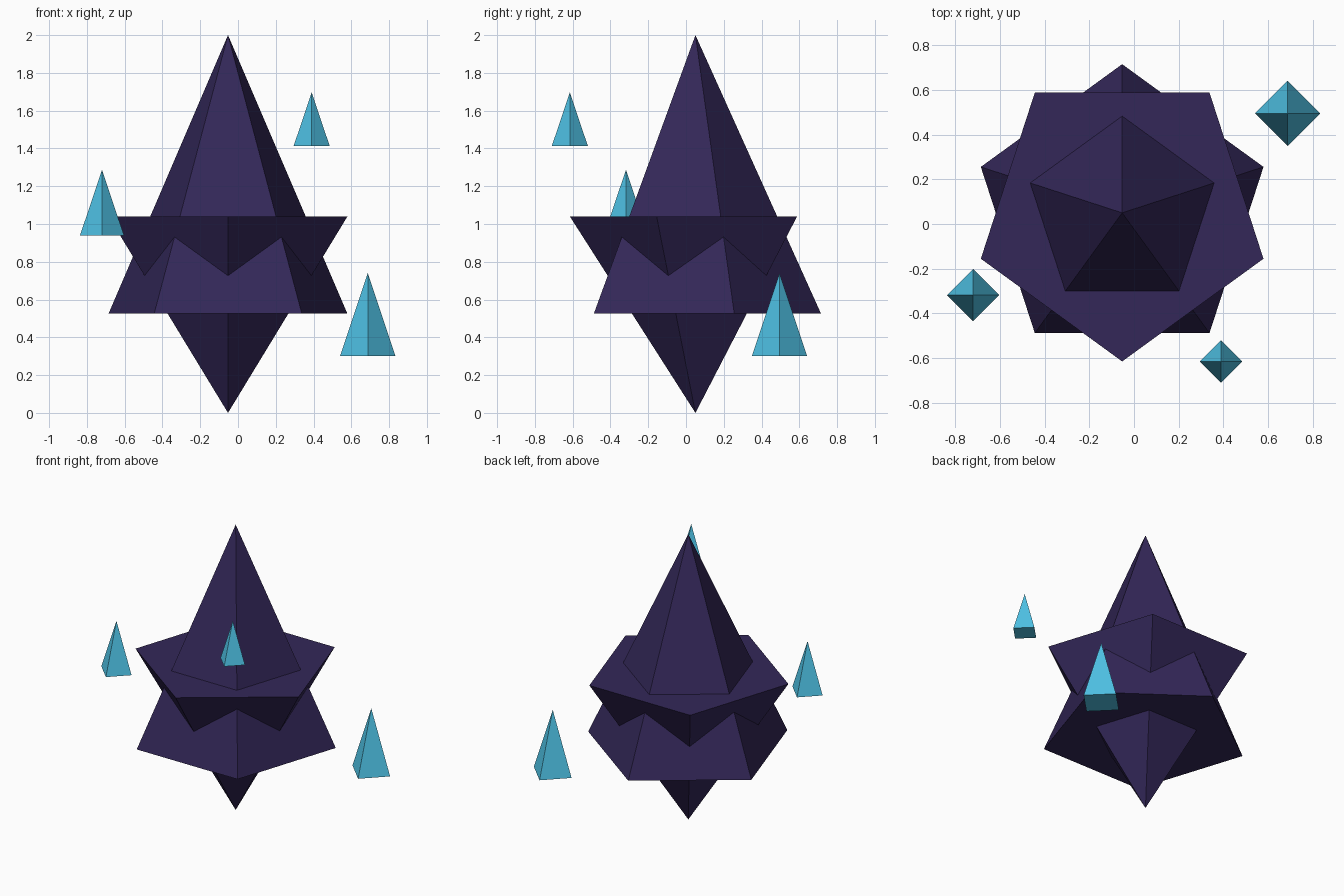
import bpy
from math import pi

cube = bpy.data.objects.get("Cube")
if cube:
    bpy.data.objects.remove(cube, do_unlink=True)


def srgb(*rgb):
    return tuple(((c / 255 + 0.055) / 1.055) ** 2.4 for c in rgb) + (1.0,)


def make_material(name, colour):
    mat = bpy.data.materials.new(name)
    mat.use_nodes = True
    mat.diffuse_color = colour
    bsdf = mat.node_tree.nodes["Principled BSDF"]
    bsdf.inputs["Base Color"].default_value = colour
    return mat


def pyramid(name, sides, radius, x, y, base_z, tip_z, mat):
    """Closed pyramid; it points down when tip_z is below base_z."""
    bpy.ops.mesh.primitive_cone_add(
        vertices=sides, radius1=radius, radius2=0, depth=abs(tip_z - base_z),
        location=(x, y, (base_z + tip_z) / 2),
        rotation=(pi if tip_z < base_z else 0, 0, 0))
    obj = bpy.context.object
    obj.name = name
    obj.data.materials.append(mat)
    bpy.ops.object.shade_flat()


purple = make_material("dark purple", srgb(51, 39, 88))
cyan = make_material("crystal cyan", srgb(79, 194, 229))

# Body: two five-sided pyramids pushed through each other
pyramid("upward_spike", 5, 0.665, -0.053, 0.05, 0.525, 2.0, purple)
pyramid("downward_spike", 5, 0.665, -0.053, 0.05, 1.04, 0.0, purple)

# Floating four-sided shards
pyramid("large_shard", 4, 0.146, 0.687, 0.495, 0.302, 0.74, cyan)
pyramid("medium_shard", 4, 0.117, -0.72, -0.318, 0.938, 1.287, cyan)
pyramid("small_shard", 4, 0.095, 0.39, -0.615, 1.414, 1.698, cyan)
